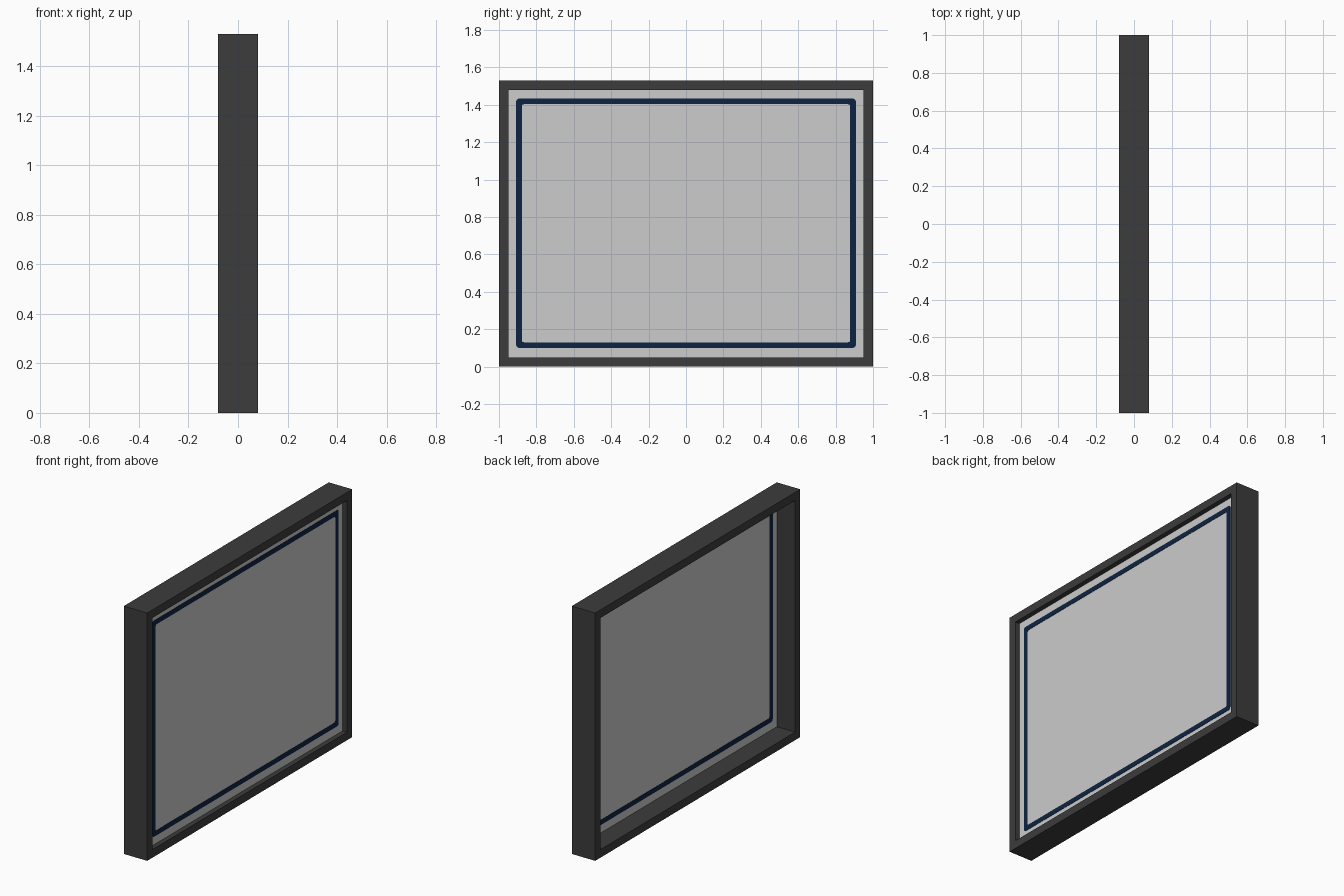
import bpy, bmesh, math

if "Cube" in bpy.data.objects:
    bpy.data.objects.remove(bpy.data.objects["Cube"])


def srgb(r, g, b):
    f = lambda c: ((c / 255 + 0.055) / 1.055) ** 2.4 if c > 10 else c / 255 / 12.92
    return (f(r), f(g), f(b), 1.0)


def material(name, rgb):
    m = bpy.data.materials.new(name)
    m.diffuse_color = srgb(*rgb)
    m.use_nodes = True
    m.node_tree.nodes["Principled BSDF"].inputs["Base Color"].default_value = m.diffuse_color
    return m


charcoal = material("charcoal", (60, 60, 60))
light_grey = material("light grey", (204, 204, 204))
navy = material("navy", (13, 36, 66))


def outline(half_w, z0, z1, radius, steps):
    """Points (y, z) of a rectangle, corners rounded when radius > 0."""
    pts = []
    corners = [(1, 1, 0), (-1, 1, 90), (-1, -1, 180), (1, -1, 270)]
    for sy, sz, start in corners:
        cy = sy * (half_w - radius)
        cz = z1 - radius if sz > 0 else z0 + radius
        for i in range(steps + 1 if radius else 1):
            a = math.radians(start + 90 * i / max(steps, 1))
            pts.append((cy + radius * math.cos(a), cz + radius * math.sin(a)))
    return pts


def finish(name, bm, mat):
    bmesh.ops.recalc_face_normals(bm, faces=bm.faces[:])
    me = bpy.data.meshes.new(name)
    bm.to_mesh(me)
    bm.free()
    me.materials.append(mat)
    ob = bpy.data.objects.new(name, me)
    bpy.context.collection.objects.link(ob)
    return ob


def ring(name, outer, inner, x0, x1, mat):
    """Closed band between two outlines, extruded along x."""
    bm = bmesh.new()
    loops = [[bm.verts.new((x, y, z)) for y, z in pts]
             for x, pts in ((x0, outer), (x1, outer), (x1, inner), (x0, inner))]
    n = len(outer)
    for k in range(4):
        a, b = loops[k], loops[(k + 1) % 4]
        for i in range(n):
            j = (i + 1) % n
            bm.faces.new((a[i], a[j], b[j], b[i]))
    return finish(name, bm, mat)


def box(name, x0, x1, half_w, z0, z1, mat):
    bm = bmesh.new()
    bmesh.ops.create_cube(bm, size=1)
    for v in bm.verts:
        v.co = (x1 if v.co.x > 0 else x0,
                half_w if v.co.y > 0 else -half_w,
                z1 if v.co.z > 0 else z0)
    return finish(name, bm, mat)


# Deep rectangular frame
ring("frame", outline(1.0, 0, 1.53, 0, 0), outline(0.95, 0.05, 1.48, 0, 0),
     -0.08, 0.08, charcoal)

# Thin panel set close to the +x side
PANEL_BACK, PANEL_FRONT = 0.045, 0.05
box("panel", PANEL_BACK, PANEL_FRONT, 0.95, 0.05, 1.48, light_grey)

# Border line on both faces of the panel
for name, x0, x1 in (("border_front", PANEL_FRONT, PANEL_FRONT + 0.002),
                     ("border_back", PANEL_BACK - 0.002, PANEL_BACK)):
    ring(name, outline(0.908, 0.10, 1.433, 0.015, 3),
         outline(0.878, 0.13, 1.403, 0.012, 3), x0, x1, navy)
